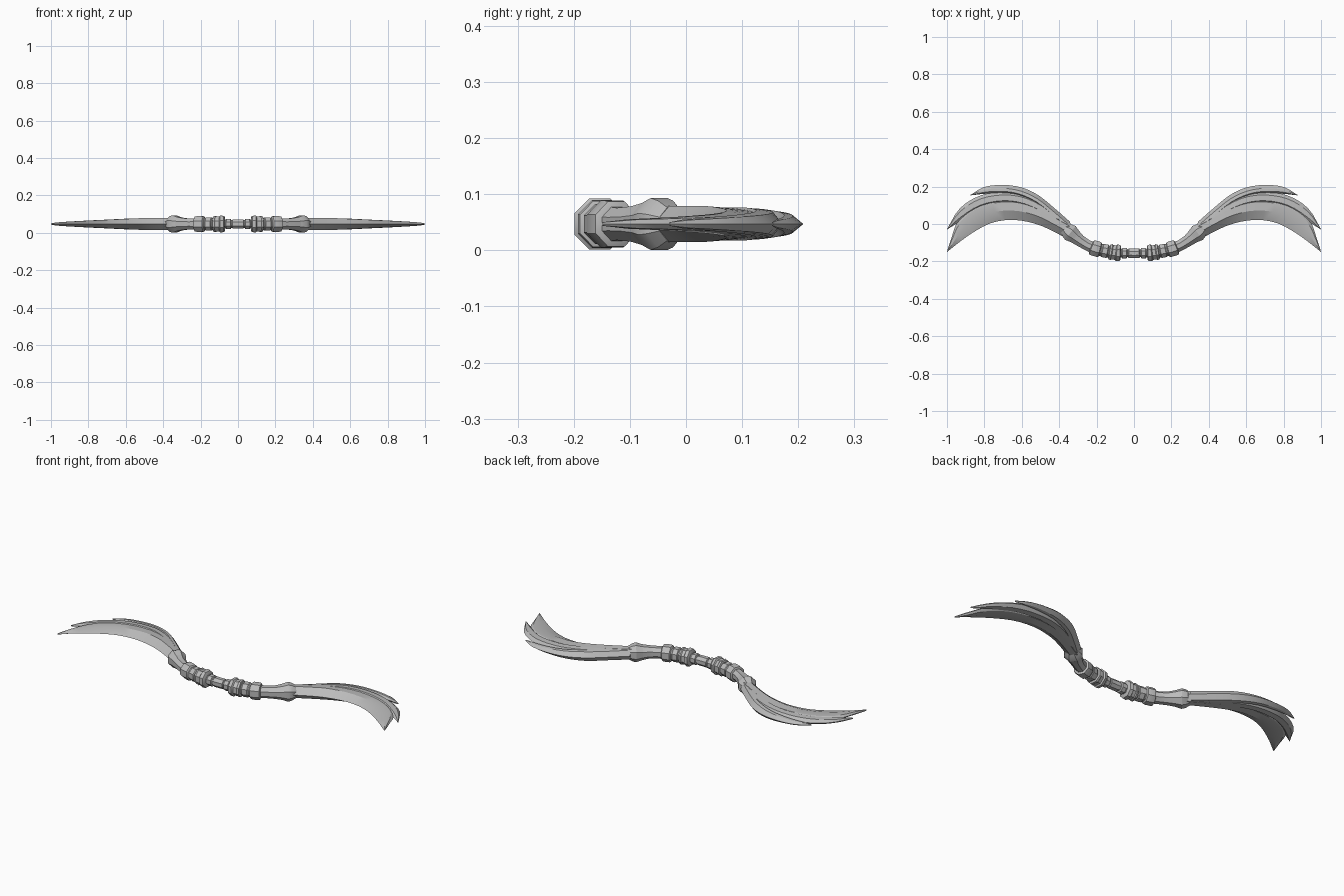
import bpy, bmesh, math
from mathutils import Vector

if "Cube" in bpy.data.objects:
    bpy.data.objects.remove(bpy.data.objects["Cube"])

MID_Z = 0.047
grey = bpy.data.materials.new("plain_grey")
grey.use_nodes = True
grey.diffuse_color = (0.5, 0.5, 0.5, 1)
grey.node_tree.nodes["Principled BSDF"].inputs["Base Color"].default_value = grey.diffuse_color


def lerp_path(path, t):
    """Smooth point on a list of 2D points, t from 0 to 1 (Catmull-Rom)."""
    pts = [Vector(p) for p in path]
    s = t * (len(pts) - 1)
    i = min(int(s), len(pts) - 2)
    u = s - i
    b, c = pts[i], pts[i + 1]
    a = pts[i - 1] if i else b * 2 - c
    d = pts[i + 2] if i + 2 < len(pts) else c * 2 - b
    return (b * 2 + (c - a) * u + (a * 2 - b * 5 + c * 4 - d) * u ** 2
            + (b * 3 - a - c * 3 + d) * u ** 3) / 2


def loft(name, rings, angle=30):
    """Skin equal-length rings, cap the ends, and mirror across x."""
    bm = bmesh.new()
    loops = [[bm.verts.new(p) for p in r] for r in rings]
    n = len(loops[0])
    for a, b in zip(loops, loops[1:]):
        for i in range(n):
            j = (i + 1) % n
            bm.faces.new((a[i], a[j], b[j], b[i]))
    bm.faces.new(loops[0])
    bm.faces.new(loops[-1])
    bmesh.ops.remove_doubles(bm, verts=bm.verts, dist=0.0003)
    bmesh.ops.recalc_face_normals(bm, faces=bm.faces)
    mesh = bpy.data.meshes.new(name)
    bm.to_mesh(mesh)
    bm.free()
    ob = bpy.data.objects.new(name, mesh)
    bpy.context.collection.objects.link(ob)
    mesh.materials.append(grey)
    ob.modifiers.new("mirror", "MIRROR").use_axis[0] = True
    bpy.ops.object.select_all(action="DESELECT")
    ob.select_set(True)
    bpy.context.view_layer.objects.active = ob
    bpy.ops.object.shade_smooth_by_angle(angle=math.radians(angle))
    return ob


# Centre line of the grip, seen from above
GRIP = [(0, -.157), (.1, -.153), (.2, -.133), (.27, -.102), (.34, -.048), (.41, .005)]


def grip_point(x):
    lo, hi = 0, 1
    for _ in range(30):
        mid = (lo + hi) / 2
        lo, hi = (mid, hi) if lerp_path(GRIP, mid).x < x else (lo, mid)
    return lerp_path(GRIP, lo)


def turned(name, profile, sides=8):
    """Faceted collar following the grip; profile holds (x, radius)."""
    rings = []
    for x, r in profile:
        c = grip_point(x)
        tangent = grip_point(x + .005) - grip_point(max(x - .005, 0))
        if x == 0:
            tangent = Vector((1, 0))
        side = Vector((-tangent.y, tangent.x)).normalized()
        ring = []
        for k in range(sides):
            a = math.tau * (k + .5) / sides
            p = c + side * r * math.cos(a)
            ring.append((p.x, p.y, MID_Z + r * math.sin(a)))
        rings.append(ring)
    return loft(name, rings)


# Grip core with bindings, collars and the flared socket
turned("grip_core", [(0, .027), (.028, .027), (.031, .023), (.036, .023), (.039, .03),
                     (.062, .03), (.066, .025), (.1, .032), (.15, .035), (.2, .036)])
turned("inner_collar", [(.07, .036), (.075, .046), (.093, .049), (.098, .042),
                        (.115, .042), (.12, .046), (.13, .044), (.133, .035)])
turned("middle_binding", [(.138, .034), (.142, .039), (.168, .039), (.174, .034)])
turned("outer_collar", [(.178, .035), (.183, .043), (.19, .045), (.215, .045),
                        (.226, .043), (.23, .033)])
turned("neck", [(.21, .034), (.25, .031), (.29, .034), (.315, .04)])
turned("blade_socket", [(.295, .034), (.318, .041), (.34, .05), (.355, .045), (.372, .032)])


def blade(name, inner, outer, height, crest, taper, steps=18):
    """Curved blade between two edges: sharp edges, faceted ridge above and below."""
    rings = []
    for i in range(steps + 1):
        t = i / steps
        a, b = lerp_path(inner, t), lerp_path(outer, t)
        h = height * (1 - max(0, (t - taper) / (1 - taper)) * .8)
        h = min(h, (b - a).length * .6 + .002)
        section = [(0, 0), (crest[0], 1), (crest[1], .9), (1, 0), (crest[1], -.9), (crest[0], -1)]
        rings.append([(*a.lerp(b, f), MID_Z + h * z) for f, z in section])
    return loft(name, rings, 25)


# Three overlapping blades per side, each sweeping to its own tip
blade("main_blade",
      [(.35, -.085), (.43, -.04), (.53, .002), (.65, .022), (.77, .003), (.89, -.065), (1, -.15)],
      [(.34, .005), (.43, .055), (.53, .11), (.66, .142), (.81, .122), (.93, .04), (1, -.148)],
      .032, (.42, .8), .3)
blade("middle_blade",
      [(.38, -.01), (.47, .04), (.59, .09), (.7, .105), (.82, .08), (.92, .02), (1, -.03)],
      [(.36, .02), (.45, .085), (.57, .152), (.69, .172), (.82, .153), (.93, .085), (1, -.028)],
      .029, (.3, .75), .35)
blade("outer_blade",
      [(.38, -.01), (.45, .05), (.53, .11), (.62, .15), (.7, .163), (.79, .162), (.875, .153)],
      [(.34, .01), (.42, .08), (.51, .153), (.6, .195), (.7, .209), (.8, .198), (.875, .155)],
      .028, (.25, .6), .35)
